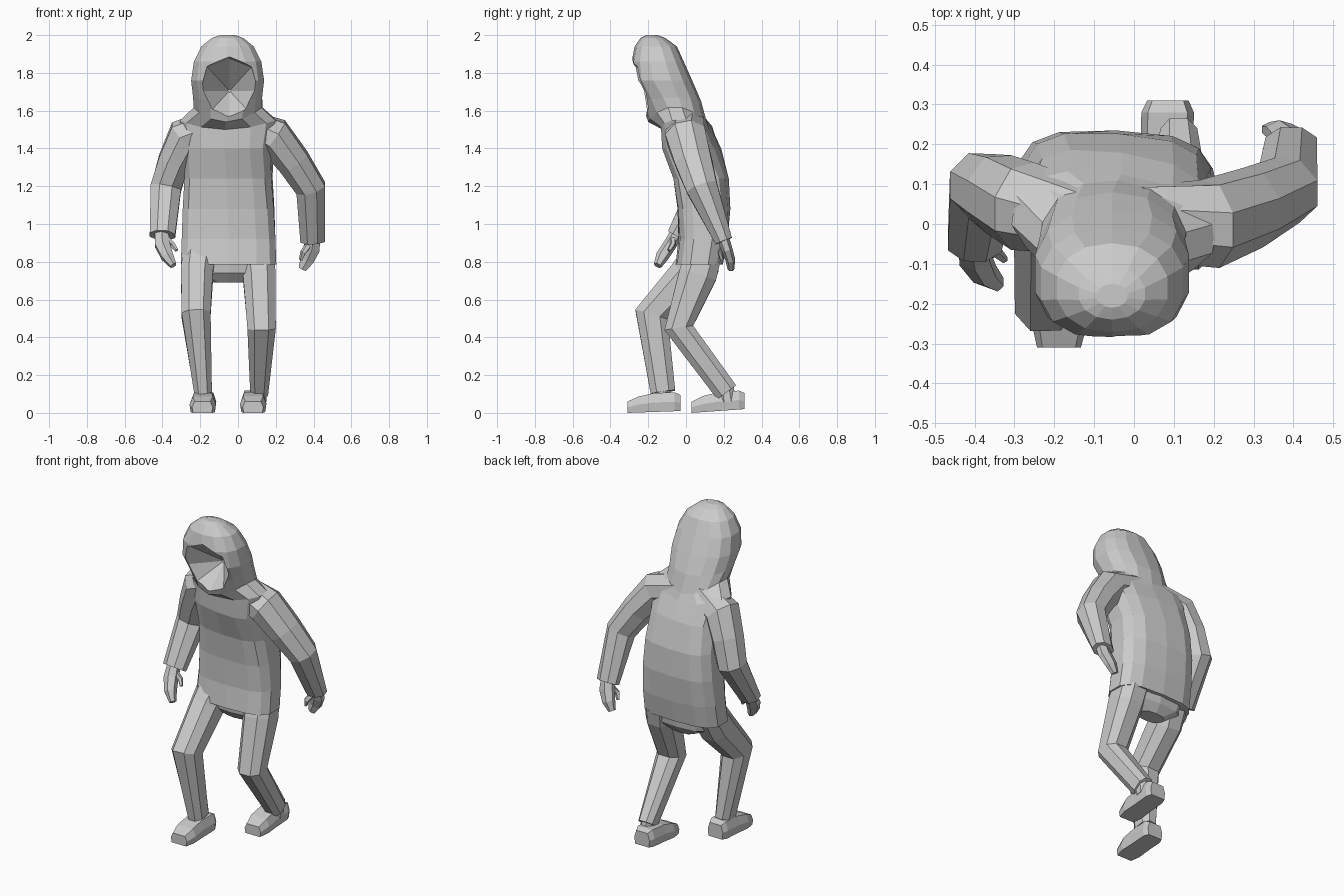
import bpy, bmesh
from math import cos, sin, pi, radians
from mathutils import Vector, Matrix

old = bpy.data.objects.get("Cube")
if old:
    bpy.data.objects.remove(old, do_unlink=True)

grey = bpy.data.materials.new("plain grey")
grey.use_nodes = True
grey.diffuse_color = (0.6, 0.6, 0.6, 1)
grey.node_tree.nodes["Principled BSDF"].inputs["Base Color"].default_value = grey.diffuse_color


def skin(name, rings):
    """Join rings of points into a closed, flat-shaded mesh."""
    bm = bmesh.new()
    loops = [[bm.verts.new(p) for p in ring] for ring in rings]
    n = len(loops[0])
    for a, b in zip(loops, loops[1:]):
        for i in range(n):
            j = (i + 1) % n
            bm.faces.new((a[i], a[j], b[j], b[i]))
    bm.faces.new(loops[0])
    bm.faces.new(loops[-1])
    bmesh.ops.recalc_face_normals(bm, faces=bm.faces)
    mesh = bpy.data.meshes.new(name)
    bm.to_mesh(mesh)
    bm.free()
    mesh.materials.append(grey)
    ob = bpy.data.objects.new(name, mesh)
    bpy.context.collection.objects.link(ob)
    return ob


def oval(rx, ry, n, power=1.0, start=0.5):
    """Flat ring; a power below one makes it boxier."""
    pts = []
    for i in range(n):
        a = 2 * pi * (i + start) / n
        c, s = round(cos(a), 6), round(sin(a), 6)
        pts.append(Vector((rx * abs(c) ** power * (1 if c > 0 else -1),
                           ry * abs(s) ** power * (1 if s > 0 else -1), 0)))
    return pts


def limb(name, path, sides=6, power=1.0):
    """Tube along (centre, half width, half depth) stations, mitred at the bends."""
    pts = [Vector(p[0]) for p in path]
    rings = []
    for i, (p, (_, w, d)) in enumerate(zip(pts, path)):
        before = (p - pts[i - 1]).normalized() if i else Vector()
        after = (pts[i + 1] - p).normalized() if i + 1 < len(pts) else Vector()
        t = (before + after).normalized()
        u = Vector((1, 0, 0))
        u = (u - t * u.dot(t)).normalized()
        v = t.cross(u)
        rings.append([p + u * q.x + v * q.y for q in oval(w, d, sides, power)])
    return skin(name, rings)


# Jacket and hood: height, centre x, centre y, half width, half depth,
# twist, boxiness, and how far the sides rise above the middle
body = [
    (0.785, -.05, .07, .257, .125, 0, .65, 0), (0.92, -.05, .09, .252, .13, 0, .65, 0),
    (1.08, -.05, .095, .245, .14, -2, .65, 0), (1.24, -.05, .08, .234, .147, -4, .65, 0),
    (1.40, -.05, .03, .235, .15, -8, .7, 0), (1.50, -.05, .0, .26, .125, -8, .8, .05),
    (1.54, -.052, -.045, .185, .155, -4, .95, .08), (1.65, -.055, -.08, .187, .16, 0, .9, .02),
    (1.76, -.055, -.125, .197, .158, 0, .8, 0), (1.86, -.055, -.15, .182, .138, 0, .8, 0),
    (1.94, -.055, -.16, .142, .112, 0, .9, 0), (1.985, -.055, -.175, .085, .065, 0, .95, 0),
    (2.0, -.055, -.18, .04, .03, 0, 1, 0),
]
rings = []
for z, x, y, w, d, twist, power, rise in body:
    turn = Matrix.Rotation(radians(twist), 3, 'Z')
    rings.append([turn @ q + Vector((x, y, z + rise * (q.x / w) ** 2))
                  for q in oval(w, d, 14, power)])
jacket = skin("hooded_jacket", rings)

# Hood opening: a faceted hollow narrowing to a point at the back
hollow = []
for y, w, h in ((-.4, .20, .215), (-.24, .155, .168), (-.08, .008, .008)):
    hollow.append([Vector((q.x - .045, y, 1.705 + q.y)) for q in oval(w, h, 8, 0.9, 0)])
cutter = skin("hood_opening_cutter", hollow)
cutter.hide_render = True
cutter.display_type = 'WIRE'
cut = jacket.modifiers.new("opening", 'BOOLEAN')
cut.operation = 'DIFFERENCE'
cut.solver = 'EXACT'
cut.object = cutter

# Sleeves, rooted at the base of the neck so the shoulders slope
limb("left_sleeve", [
    ((.01, .0, 1.535), .085, .10), ((.19, .0, 1.465), .105, .115),
    ((.295, .04, 1.33), .092, .105), ((.385, .085, 1.19), .085, .09),
    ((.395, .20, .91), .07, .05)], 8)
limb("right_sleeve", [
    ((-.11, .01, 1.535), .085, .09), ((-.28, .045, 1.46), .105, .115),
    ((-.34, .075, 1.33), .09, .105), ((-.382, .095, 1.19), .088, .09),
    ((-.40, -.05, .94), .073, .055)], 8)

# Mitten-shaped hands with separate thumbs
limb("left_hand", [
    ((.40, .195, .93), .04, .032), ((.39, .215, .87), .05, .03),
    ((.365, .235, .81), .042, .026), ((.34, .238, .76), .024, .018)])
limb("left_thumb", [
    ((.375, .20, .89), .02, .018), ((.345, .18, .85), .016, .015),
    ((.332, .19, .81), .01, .01)], 5)
limb("right_hand", [
    ((-.405, -.045, .96), .04, .035), ((-.40, -.085, .89), .045, .035),
    ((-.375, -.125, .83), .036, .035), ((-.342, -.15, .78), .02, .022)])
limb("right_thumb", [
    ((-.38, -.07, .92), .02, .018), ((-.345, -.07, .89), .016, .015),
    ((-.325, -.09, .86), .01, .01)], 5)

# Trousers
skin("trouser_seat", [
    [q + Vector((-.05, y, z)) for q in oval(w, d, 10, 0.75)]
    for z, y, w, d in ((.69, .085, .08, .05), (.74, .08, .19, .09), (.82, .08, .22, .10))])
limb("left_trouser_leg", [
    ((.10, .09, .82), .095, .10), ((.112, .062, .73), .092, .107),
    ((.125, -.038, .45), .08, .082), ((.112, .215, .11), .05, .066)], 8, 0.8)
limb("right_trouser_leg", [
    ((-.205, .065, .82), .095, .10), ((-.217, .01, .73), .09, .107),
    ((-.222, -.182, .52), .082, .096), ((-.185, -.122, .11), .05, .07)], 8, 0.8)


# Shoes: lengthwise sections from heel to toe, on flat soles
def shoe(name, x, heel, lean, raise_heel):
    rings = []
    for along, half, top in ((0, .052, .085), (.03, .066, .1), (.14, .066, .1),
                             (.22, .07, .085), (.28, .055, .06)):
        low = raise_heel * (1 - along / .28)
        cx, y = x + lean * along, heel - along
        rings.append([Vector((cx + a * half, y, low + top * b)) for a, b in (
            (-.9, 0), (.9, 0), (1, .5), (.75, 1), (-.75, 1), (-1, .5))])
    skin(name, rings)


shoe("left_shoe", .085, .31, -.02, .02)
shoe("right_shoe", -.18, -.03, -.03, .01)

# Ankles filling the trouser cuffs
for name, x, y in (("left_ankle", .11, .22), ("right_ankle", -.183, -.12)):
    limb(name, [((x, y, .06), .045, .05), ((x, y - .01, .14), .04, .045)], 8)
